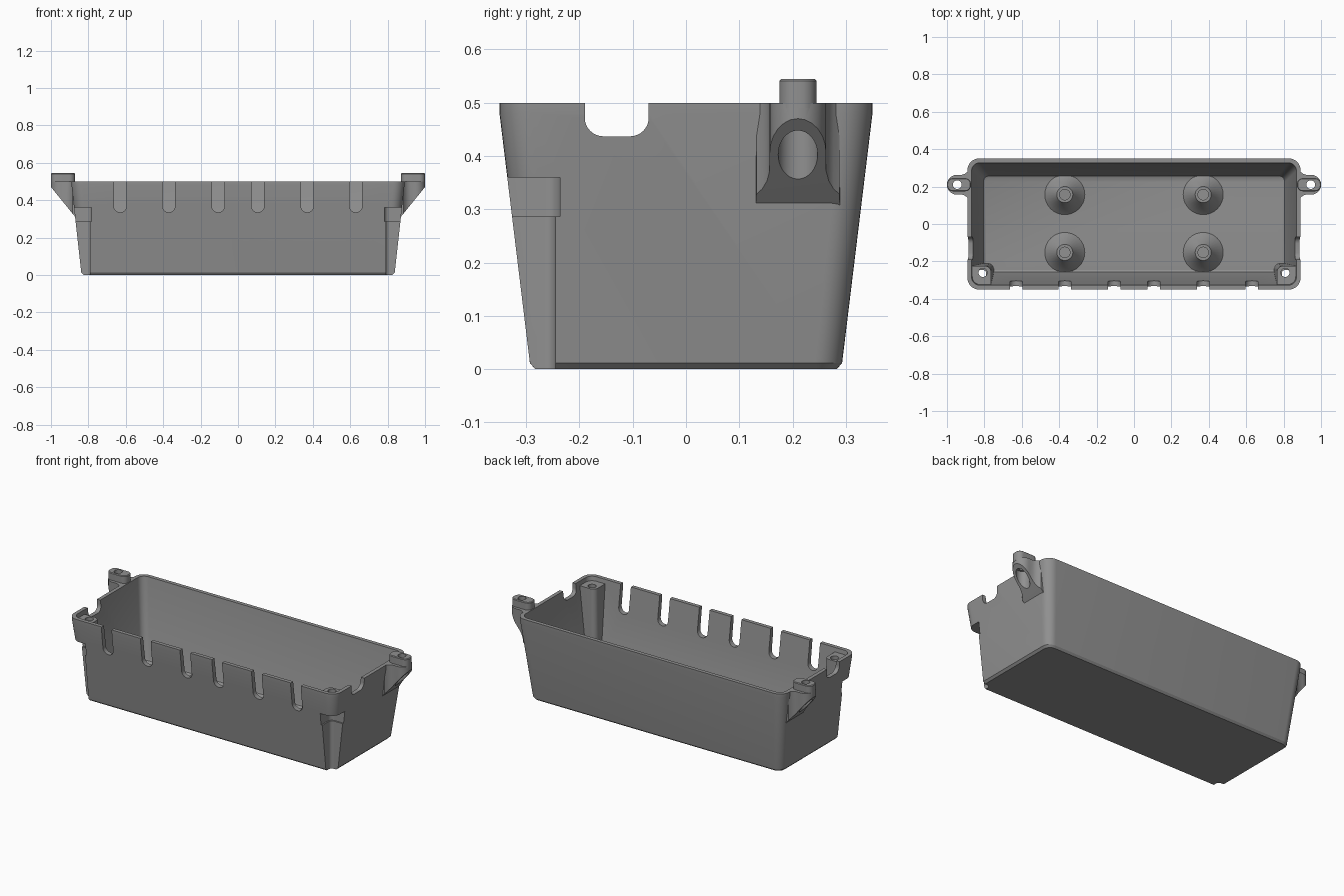
import bpy, bmesh, math

if "Cube" in bpy.data.objects:
    bpy.data.objects.remove(bpy.data.objects["Cube"])

plastic = bpy.data.materials.new("grey plastic")
plastic.diffuse_color = (0.28, 0.28, 0.28, 1)
plastic.use_nodes = True
plastic.node_tree.nodes["Principled BSDF"].inputs["Base Color"].default_value = plastic.diffuse_color


def rrect(a0, a1, b0, b1, r, n=8):
    """Rounded rectangle outline."""
    pts = []
    for ca, cb, start in ((a1 - r, b1 - r, 0), (a0 + r, b1 - r, 90),
                          (a0 + r, b0 + r, 180), (a1 - r, b0 + r, 270)):
        for i in range(n + 1):
            t = math.radians(start + 90 * i / n)
            pts.append((ca + r * math.cos(t), cb + r * math.sin(t)))
    return pts


def centred(hx, hy, r):
    return rrect(-hx, hx, -hy, hy, r)


def circle(x, y, r, n=32):
    return [(x + r * math.cos(2 * math.pi * i / n),
             y + r * math.sin(2 * math.pi * i / n)) for i in range(n)]


def loft(name, levels, axis="z", side=1, closed=False):
    """Join matching outlines [(outline, level), ...]; side=-1 mirrors in x."""
    place = {"x": lambda a, b, l: (l, a, b),
             "y": lambda a, b, l: (a, l, b),
             "z": lambda a, b, l: (a, b, l)}[axis]
    bm = bmesh.new()
    rings = []
    for outline, level in levels:
        ring = []
        for a, b in outline:
            x, y, z = place(a, b, level)
            ring.append(bm.verts.new((x * side, y, z)))
        rings.append(ring)
    n = len(rings[0])
    pairs = list(zip(rings, rings[1:]))
    if closed:
        pairs.append((rings[-1], rings[0]))
    else:
        bm.faces.new(rings[0])
        bm.faces.new(rings[-1])
    for p, q in pairs:
        for i in range(n):
            j = (i + 1) % n
            bm.faces.new((p[i], p[j], q[j], q[i]))
    bmesh.ops.recalc_face_normals(bm, faces=bm.faces)
    mesh = bpy.data.meshes.new(name)
    bm.to_mesh(mesh)
    bm.free()
    mesh.materials.append(plastic)
    ob = bpy.data.objects.new(name, mesh)
    bpy.context.collection.objects.link(ob)
    return ob


def boolean(target, tool, operation="DIFFERENCE"):
    mod = target.modifiers.new("bool", "BOOLEAN")
    mod.object, mod.operation, mod.solver = tool, operation, "EXACT"
    bpy.context.view_layer.objects.active = target
    bpy.ops.object.modifier_apply(modifier=mod.name)
    bpy.data.objects.remove(tool)


def smooth(ob):
    bpy.ops.object.select_all(action="DESELECT")
    ob.select_set(True)
    bpy.context.view_layer.objects.active = ob
    bpy.ops.object.shade_smooth_by_angle(angle=math.radians(30))


# Tapered tray shell; the cavity leaves a screw column in each front corner
tray = loft("tray", [(centred(0.826, 0.283, 0.04), 0),
                     (centred(0.838, 0.293, 0.05), 0.012),
                     (centred(0.89, 0.35, 0.06), 0.48),
                     (centred(0.89, 0.35, 0.06), 0.5)])
cavity = loft("cavity", [(centred(0.795, 0.247, 0.025), 0.028),
                         (centred(0.805, 0.257, 0.03), 0.034),
                         (centred(0.81, 0.262, 0.035), 0.046),
                         (centred(0.868, 0.327, 0.042), 0.5),
                         (centred(0.868, 0.327, 0.042), 0.6)])
for s in (1, -1):
    boolean(cavity, loft("column", [(rrect(0.745, 1.1, -0.5, -0.208, 0.03), -0.1),
                                    (rrect(0.765, 1.1, -0.5, -0.225, 0.03), 0.475)], side=s))
boolean(tray, cavity)

# Rounded slots along the front wall
for x in (0.106, 0.37, 0.63):
    for s in (1, -1):
        boolean(tray, loft("slot", [(rrect(x - 0.034, x + 0.034, 0.335, 0.7, 0.0338), -0.5),
                                    (rrect(x - 0.034, x + 0.034, 0.335, 0.7, 0.0338), -0.22)],
                           "y", s))

# Notches in both end walls
notch = rrect(-0.19, -0.07, 0.437, 0.7, 0.035)
boolean(tray, loft("notch", [(notch, -1.2), (notch, 1.2)], "x"))

# Screw channels, head pockets and holes in the front corners
for s in (1, -1):
    channel = rrect(0.79, 1.1, -0.5, -0.245, 0.02)
    pocket = rrect(0.782, 1.1, -0.5, -0.236, 0.028)
    hole = circle(0.808, -0.26, 0.023)
    boolean(tray, loft("channel", [(channel, -0.1), (channel, 0.3)], side=s))
    boolean(tray, loft("pocket", [(pocket, 0.287), (pocket, 0.36)], side=s))
    boolean(tray, loft("hole", [(hole, 0.3), (hole, 0.6)], side=s))
smooth(tray)

# Mounting ears at the ends, with a sloped underside and a raised pad
Y = 0.21
half = [(0.84, 0.08), (0.885, 0.078), (0.893, 0.067), (0.905, 0.058), (0.92, 0.053)]
tip = [(0.947 + 0.053 * math.cos(t), 0.053 * math.sin(t))
       for t in [math.radians(90 - 15 * i) for i in range(13)]]
plan = ([(x, Y + d) for x, d in half] + [(x, Y + d) for x, d in tip]
        + [(x, Y - d) for x, d in reversed(half)])
wedge = [(0.858, 0.296), (0.87, 0.31), (1.02, 0.495), (1.02, 0.5), (0.876, 0.5)]
for s, label in ((1, "right"), (-1, "left")):
    ear = loft(label + "_ear", [(plan, 0.25), (plan, 0.55)], side=s)
    boolean(ear, loft("wedge", [(wedge, 0), (wedge, 0.4)], "y", s), "INTERSECT")
    pad = rrect(0.872, 1.0, Y - 0.035, Y + 0.035, 0.03)
    pad_top = rrect(0.876, 0.996, Y - 0.031, Y + 0.031, 0.026)
    boolean(ear, loft("pad", [(pad, 0.49), (pad, 0.541), (pad_top, 0.545)], side=s), "UNION")
    bore = circle(0.945, Y, 0.037)
    hole = circle(0.945, Y, 0.023)
    boolean(ear, loft("bore", [(bore, 0.2), (bore, 0.465)], side=s))
    boolean(ear, loft("hole", [(hole, 0.4), (hole, 0.6)], side=s))
    smooth(ear)

# Conical standoffs with blind holes on the floor
for x in (-0.37, 0.37):
    for y in (-0.152, 0.157):
        profile = ((0.107, 0.026), (0.107, 0.03), (0.046, 0.09), (0.043, 0.1),
                   (0.028, 0.1), (0.028, 0.026))
        smooth(loft("standoff", [(circle(x, y, r), z) for r, z in profile], closed=True))
